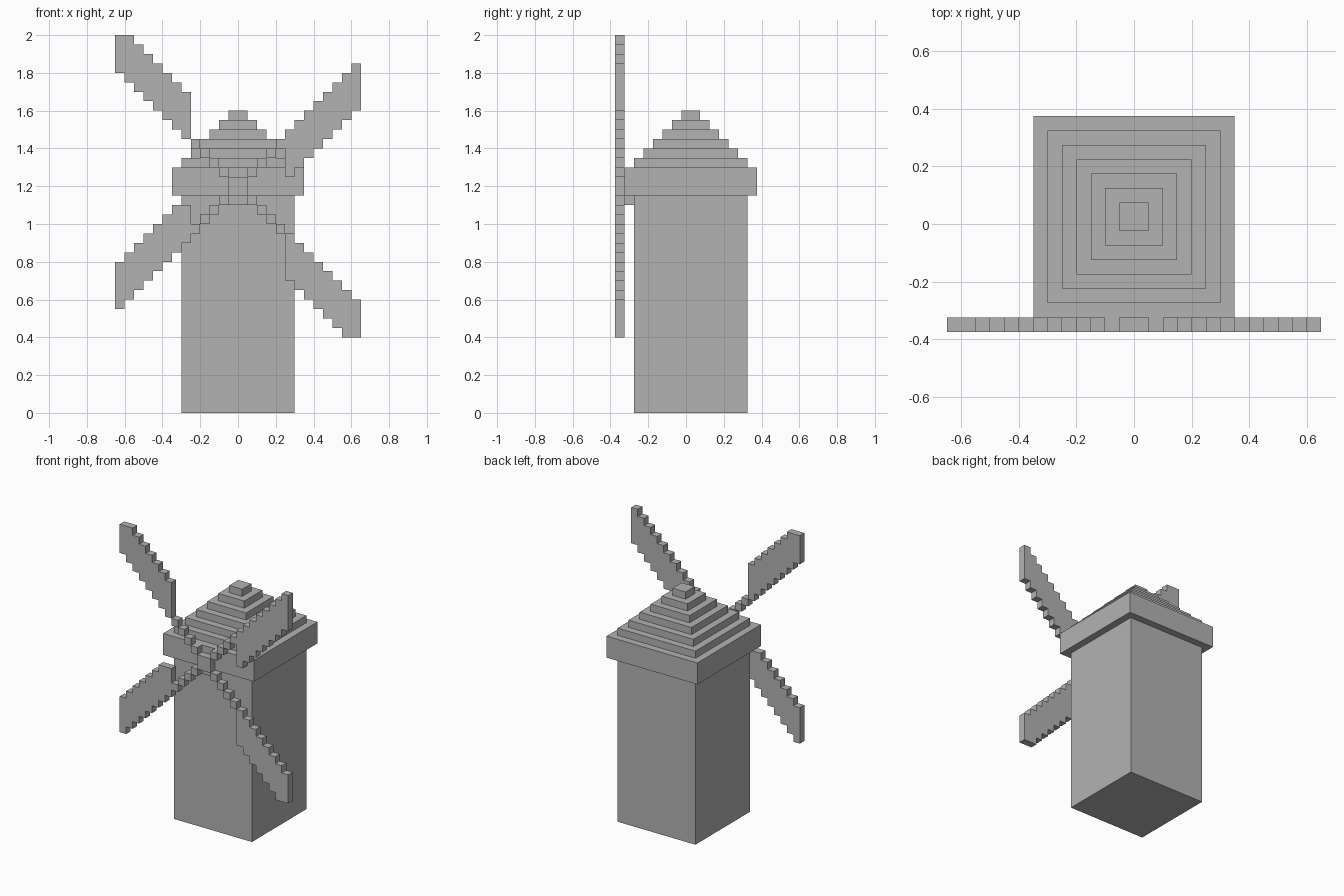
import bpy
import bmesh
from mathutils import Matrix, Vector

U = 0.05          # edge of one building block
HUB_Z = 1.2       # height of the sail axis
MID_Y = 0.025     # tower centre line
SAIL_Y = (-0.375, -0.325)

if "Cube" in bpy.data.objects:
    bpy.data.objects.remove(bpy.data.objects["Cube"])

grey = bpy.data.materials.new("stone_grey")
grey.use_nodes = True
colour = (0.45, 0.45, 0.45, 1)
grey.diffuse_color = colour
grey.node_tree.nodes["Principled BSDF"].inputs["Base Color"].default_value = colour


def blocks(name, boxes):
    """One flat-shaded object from (low corner, high corner) boxes."""
    bm = bmesh.new()
    for low, high in boxes:
        low, high = Vector(low), Vector(high)
        place = Matrix.Translation((low + high) / 2) @ Matrix.Diagonal((*(high - low), 1))
        bmesh.ops.create_cube(bm, size=1, matrix=place)
    mesh = bpy.data.meshes.new(name)
    bm.to_mesh(mesh)
    bm.free()
    mesh.materials.append(grey)
    obj = bpy.data.objects.new(name, mesh)
    bpy.context.collection.objects.link(obj)
    return obj


def square(half, z0, z1):
    return (-half, MID_Y - half, z0), (half, MID_Y + half, z1)


def column(x, z0, z1):
    """Upright strip of a sail, one block wide, relative to the hub."""
    return (x, SAIL_Y[0], HUB_Z + z0), (x + U, SAIL_Y[1], HUB_Z + z1)


# Tower, overhanging cap and stepped roof
blocks("tower", [square(0.3, 0, 1.15)])
blocks("cap", [square(0.35, 1.15, 1.3)])
blocks("stepped_roof", [square(0.3 - i * U, 1.3 + i * U, 1.35 + i * U) for i in range(6)])

# Hub and its shaft under the cap
blocks("hub", [((-U, SAIL_Y[0], HUB_Z - U), (U, SAIL_Y[1], HUB_Z + U))])
blocks("shaft", [((-U, SAIL_Y[1], HUB_Z - 2 * U), (U, -0.275, HUB_Z))])

# Four diagonal arms with stepped sails
for side, sx in (("left", 1), ("right", -1)):
    for level, sz in (("upper", 1), ("lower", -1)):
        arm, sail = [], []
        # Sails trail the same way round, so opposite pairs match
        base = U if sx == sz else 5 * U
        for i in range(1, 13):
            x = i * U if sx > 0 else -(i + 1) * U
            if i < 5:
                z0, z1 = i * U, (i + 1) * U
                target = arm
            else:
                z0 = base + (i - 5) * U
                z1 = min(z0 + 5 * U, 0.8)
                if i == 5 and side == "right" and level == "lower":
                    z0 += U
                target = sail
            low, high = sorted((sz * z0, sz * z1))
            target.append(column(x, low, high))
        blocks(f"{level}_{side}_arm", arm)
        blocks(f"{level}_{side}_sail", sail)
